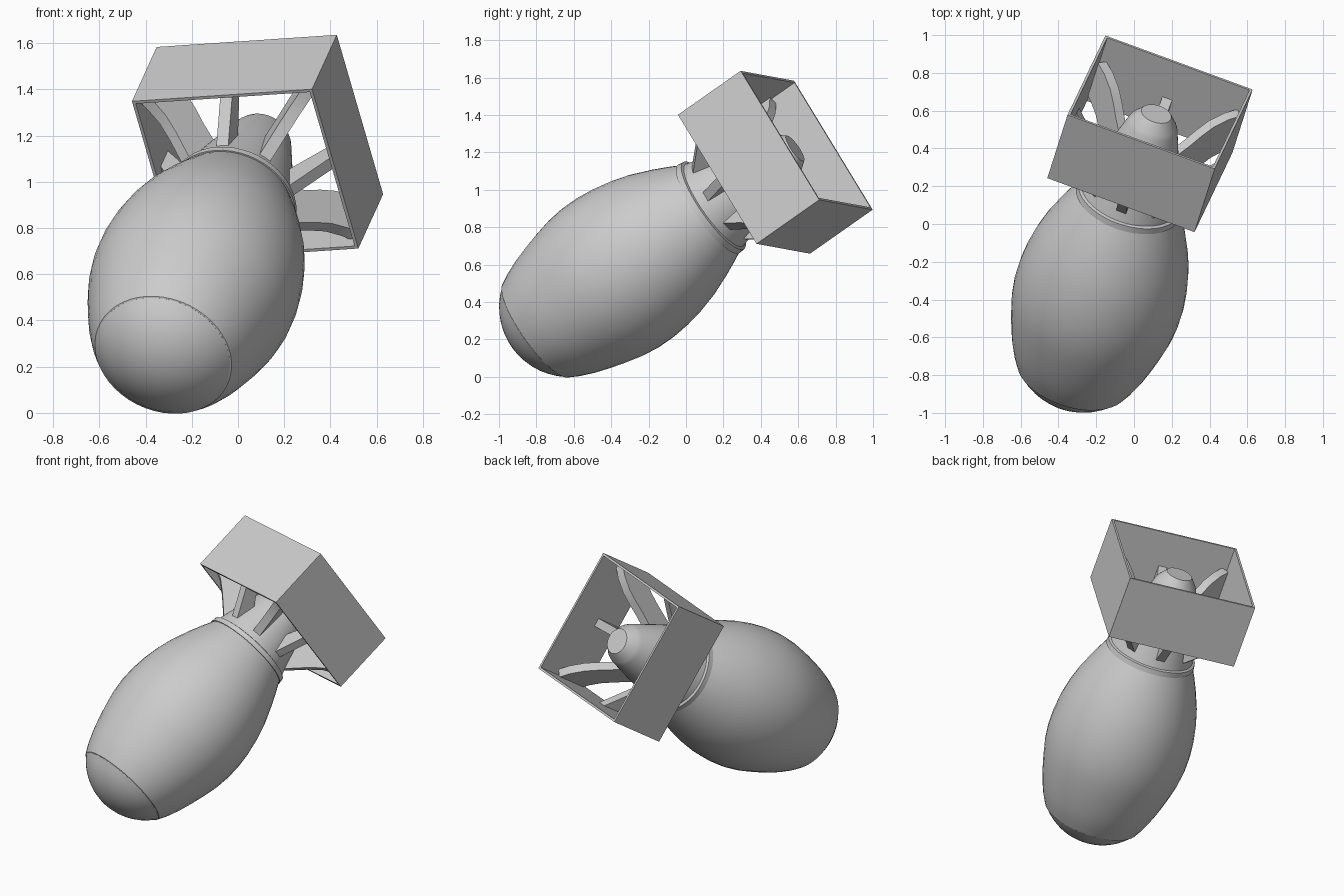
import bpy, bmesh, math
from mathutils import Matrix, Vector

if "Cube" in bpy.data.objects:
    bpy.data.objects.remove(bpy.data.objects["Cube"])

# Tilted frame: local z runs along the body axis from nose to tail,
# local x is square to one side of the tail box
axis = Vector((0.253, 0.792, 0.556)).normalized()
u = Vector((-0.945, 0.333, -0.072))
u = (u - axis * u.dot(axis)).normalized()
v = axis.cross(u)
FRAME = Matrix((u, v, axis)).transposed().to_4x4()
FRAME.translation = Vector((0.031, 0.31, 1.03))


def finish(name, bm, smooth=None):
    bmesh.ops.recalc_face_normals(bm, faces=bm.faces)
    me = bpy.data.meshes.new(name)
    bm.to_mesh(me)
    bm.free()
    ob = bpy.data.objects.new(name, me)
    bpy.context.collection.objects.link(ob)
    ob.matrix_world = FRAME
    if smooth:
        bpy.ops.object.select_all(action='DESELECT')
        ob.select_set(True)
        bpy.context.view_layer.objects.active = ob
        bpy.ops.object.shade_smooth_by_angle(angle=math.radians(smooth))
    return ob


def lathe(name, profile, seg=48):
    # profile: (position along axis, radius)
    bm = bmesh.new()
    vs = [bm.verts.new((r, 0, s)) for s, r in profile]
    es = [bm.edges.new(p) for p in zip(vs, vs[1:])]
    bmesh.ops.spin(bm, geom=vs + es, cent=(0, 0, 0), axis=(0, 0, 1),
                   angle=2 * math.pi, steps=seg, use_duplicate=False)
    bmesh.ops.remove_doubles(bm, verts=bm.verts, dist=1e-4)
    return finish(name, bm, 30)


def blade(name, front, back, angle, width):
    # flat plate between a front edge and a back edge, set radially
    bm = bmesh.new()
    rot = Matrix.Rotation(angle, 3, 'Z')
    rows = [[bm.verts.new(rot @ Vector((r, side * width / 2, s)))
             for s, r in edge] for edge in (front, back) for side in (-1, 1)]
    fa, fb, ba, bb = rows
    for p, q in ((fa, fb), (fb, bb), (bb, ba), (ba, fa)):
        for i in range(len(p) - 1):
            bm.faces.new((p[i], q[i], q[i + 1], p[i + 1]))
    for i in (0, -1):
        bm.faces.new((fa[i], fb[i], bb[i], ba[i]))
    return finish(name, bm, 30)


# Rounded nose cap
R, depth, ring = 0.375, 0.15, -1.405
half = math.asin(0.3 / R)
cap = [(ring - depth + R * (1 - math.cos(half * i / 8)),
        R * math.sin(half * i / 8)) for i in range(9)]
lathe("nose_cap", cap + [(ring + 0.02, 0.296)])

# Main bulging body, with a thin lip at each end
lathe("main_body", [
    (ring + 0.012, 0.29), (ring, 0.298), (ring + 0.003, 0.306), (-1.34, 0.338),
    (-1.26, 0.370), (-1.18, 0.395), (-1.1, 0.417), (-1.0, 0.440), (-0.9, 0.452),
    (-0.8, 0.452), (-0.7, 0.442), (-0.6, 0.423), (-0.5, 0.395),
    (-0.38, 0.348), (-0.3, 0.312), (-0.235, 0.280)])

# Collar and tapered tail
lathe("tail_cone", [
    (-0.24, 0.27), (-0.238, 0.288), (-0.205, 0.284), (-0.2, 0.268), (0.04, 0.203),
    (0.265, 0.137), (0.29, 0.125), (0.345, 0.082), (0.345, 0.0)])

# Square open tail box
H, T, DEPTH = 0.416, 0.014, 0.423
bm = bmesh.new()
loops = [[bm.verts.new((x * h, y * h, s)) for x, y in
          ((1, 1), (-1, 1), (-1, -1), (1, -1))]
         for h, s in ((H, 0), (H, DEPTH), (H - T, DEPTH), (H - T, 0))]
for k in range(4):
    a, b = loops[k], loops[(k + 1) % 4]
    for i in range(4):
        j = (i + 1) % 4
        bm.faces.new((a[i], a[j], b[j], b[i]))
finish("tail_box", bm)

# Straight struts to the box sides and curved fins to its corners
inner = H - T / 2
corner = (H - T) * math.sqrt(2) - 0.02
fin_front = [(-0.19, 0.22), (-0.12, 0.29), (-0.05, 0.36), (0.01, 0.43),
             (0.045, 0.50), (0.06, corner)]
fin_back = [(0.03, 0.17), (0.11, 0.265), (0.17, 0.325), (0.22, 0.385),
            (0.26, 0.47), (0.275, corner)]
for i in range(4):
    a = i * math.pi / 2
    blade(f"side_strut_{i + 1}", [(-0.2, 0.22), (0.08, inner)],
          [(-0.06, 0.18), (0.2, inner)], a, 0.055)
    blade(f"corner_fin_{i + 1}", fin_front, fin_back, a + math.pi / 4, 0.055)
